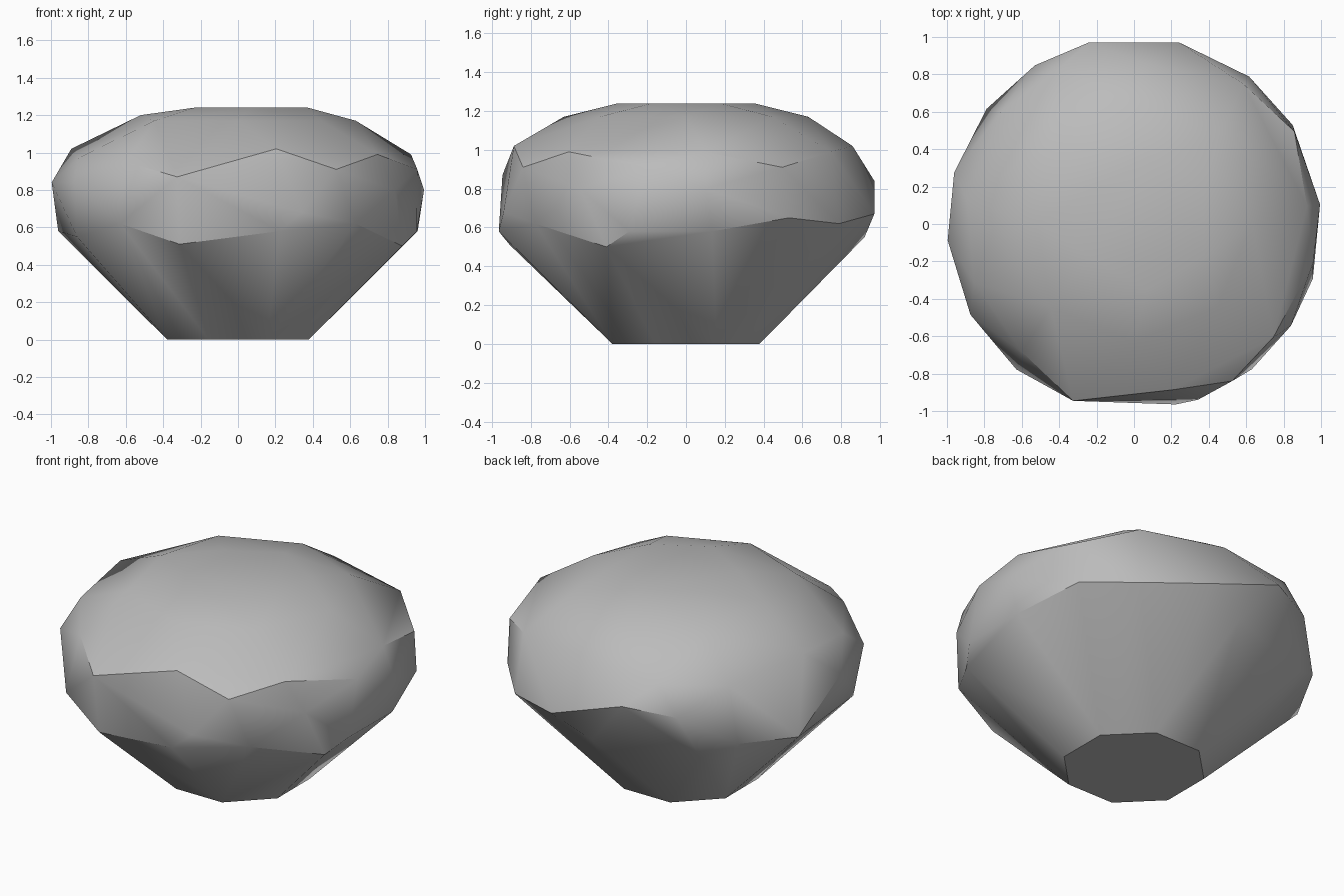
import bpy
import bmesh
from math import cos, sin, radians, pi

default_cube = bpy.data.objects.get("Cube")
if default_cube:
    bpy.data.objects.remove(default_cube, do_unlink=True)


def make_material(name, colour):
    material = bpy.data.materials.new(name)
    material.use_nodes = True
    material.diffuse_color = colour
    shader = material.node_tree.nodes["Principled BSDF"]
    shader.inputs["Base Color"].default_value = colour
    shader.inputs["Roughness"].default_value = 0.8
    return material


def polar(angle, radius, height):
    """Point at an angle in degrees around the vertical axis."""
    return (radius * cos(radians(angle)), radius * sin(radians(angle)), height)


def even_ring(count, radius, height, start=0):
    """Regular ring of points."""
    return [polar(start + i * 360 / count, radius, height) for i in range(count)]


# Widest band: angle and height, on a unit circle
girdle = [
    (6, .8), (32, .65), (52, .62), (76, .67), (104, .84), (122, .8),
    (142, .62), (164, .58), (185, .84), (209, .84), (231, .62), (251, .87),
    (290, .68), (309, .62), (327, .8), (343, .58),
]
# Lower chipped rim: angle, radius, height
lower_rim = [
    (8, .97, .58), (90, .92, .55), (130, .94, .53), (205, .95, .55),
    (251, .96, .51), (283, .99, .58), (335, .97, .5),
]
# Upper chipped rim: angle, radius, height
upper_rim = [
    (6, .93, .99), (30, .99, .91), (52, .95, .99), (86, .86, 1.02),
    (115, .93, .97), (140, .93, .95), (172, .9, 1.02), (200, .91, .97),
    (229, .91, .95), (283, .91, 1.02), (302, .99, .91), (321, .96, .99),
    (348, .98, .91),
]

# Flat foot, rims, then shoulder and flat crown
points = even_ring(8, .41, 0, start=22.5)
points += [polar(angle, 1, height) for angle, height in girdle]
points += [polar(*corner) for corner in lower_rim + upper_rim]
points += [polar(angle, .63, 1.17) for angle in range(0, 360, 45) if angle != 180]
points += [polar(180, .52, 1.2)]
points += [(x + .07, y, z) for x, y, z in even_ring(6, .35, 1.24, start=30)]

# Wrap the corners in a faceted boulder
bm = bmesh.new()
for point in points:
    bm.verts.new(point)
hull = bmesh.ops.convex_hull(bm, input=bm.verts)
unused = {item for item in hull["geom_interior"] + hull["geom_unused"]
          if isinstance(item, bmesh.types.BMVert)}
bmesh.ops.delete(bm, geom=list(unused), context="VERTS")
bmesh.ops.dissolve_limit(bm, angle_limit=radians(1), verts=bm.verts, edges=bm.edges)
bmesh.ops.recalc_face_normals(bm, faces=bm.faces)

mesh = bpy.data.meshes.new("boulder")
bm.to_mesh(mesh)
bm.free()
boulder = bpy.data.objects.new("boulder", mesh)
bpy.context.collection.objects.link(boulder)
mesh.materials.append(make_material("stone grey", (.5, .5, .5, 1)))

# Soft facets with crisp main edges
bpy.ops.object.select_all(action="DESELECT")
boulder.select_set(True)
bpy.context.view_layer.objects.active = boulder
bpy.ops.object.shade_smooth_by_angle(angle=pi / 5)
